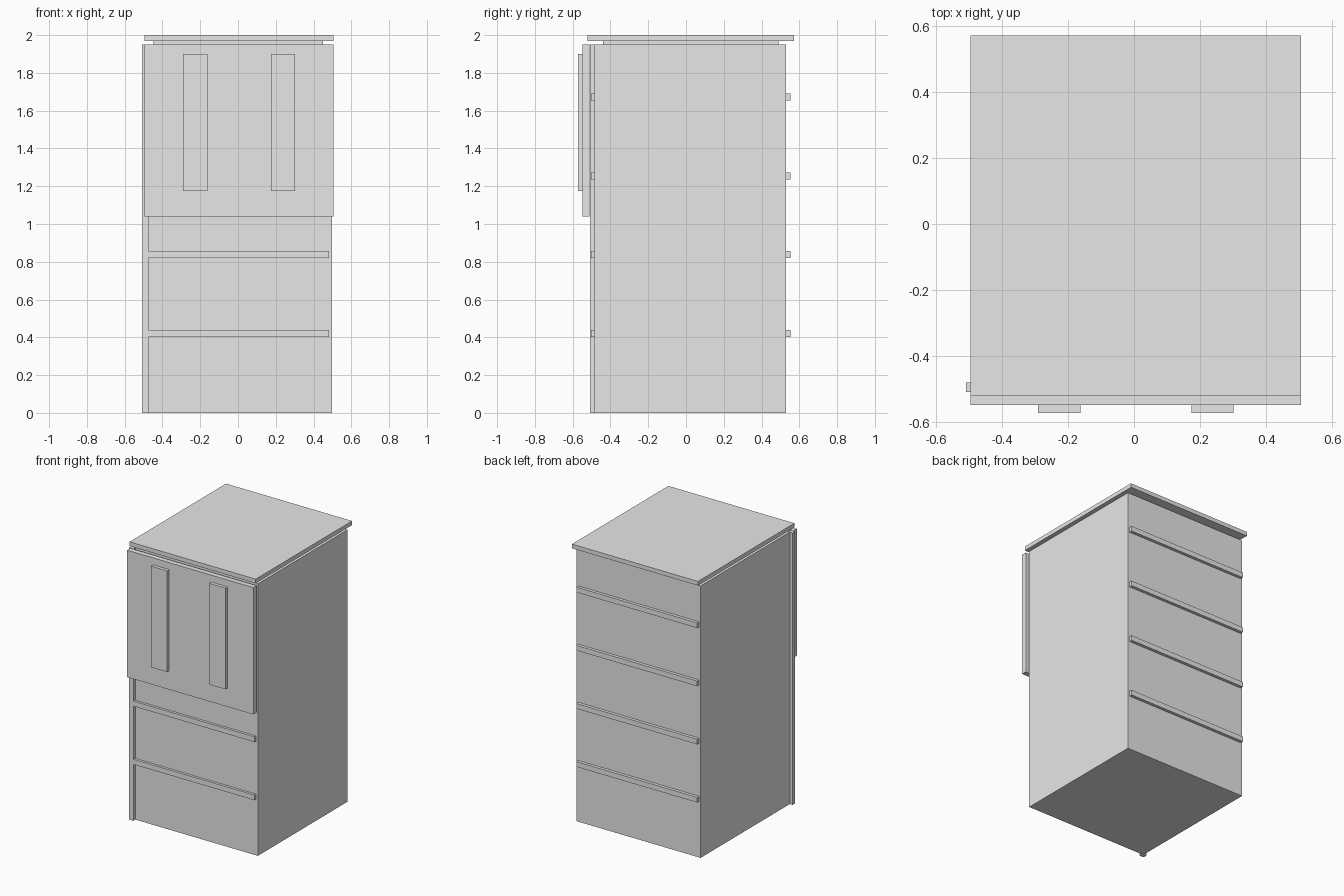
import bpy

if "Cube" in bpy.data.objects:
    bpy.data.objects.remove(bpy.data.objects["Cube"])

grey = bpy.data.materials.new("plain grey")
grey.diffuse_color = (0.8, 0.8, 0.8, 1)
grey.use_nodes = True
grey.node_tree.nodes["Principled BSDF"].inputs["Base Color"].default_value = grey.diffuse_color


def box(name, x, y, z):
    """Box from its (min, max) range on each axis."""
    bpy.ops.mesh.primitive_cube_add(size=1)
    ob = bpy.context.object
    ob.name = name
    ob.location = [(a + b) / 2 for a, b in (x, y, z)]
    ob.scale = [b - a for a, b in (x, y, z)]
    bpy.ops.object.transform_apply(location=True, rotation=False, scale=True)
    ob.data.materials.append(grey)
    return ob


# Main cabinet with a thin post at the front left corner
box("cabinet_body", (-0.487, 0.497), (-0.485, 0.53), (0, 1.95))
box("corner_post", (-0.509, -0.475), (-0.508, -0.48), (0, 1.95))

# Overhanging top on a recessed riser
box("top_riser", (-0.447, 0.449), (-0.44, 0.49), (1.95, 1.97))
box("top_slab", (-0.495, 0.505), (-0.521, 0.571), (1.97, 2.0))

# Door panel with two upright handles
box("door_panel", (-0.495, 0.505), (-0.548, -0.511), (1.04, 1.95))
for side, x in (("left", (-0.29, -0.162)), ("right", (0.174, 0.302))):
    box(side + "_handle", x, (-0.572, -0.548), (1.175, 1.90))

# Four horizontal strips on the front and on the back
for i in range(4):
    z = 0.402 + i * 0.417
    for face, y in (("front", (-0.503, -0.485)), ("back", (0.53, 0.552))):
        box(f"{face}_strip_{i + 1}", (-0.475, 0.483), y, (z, z + 0.037))
